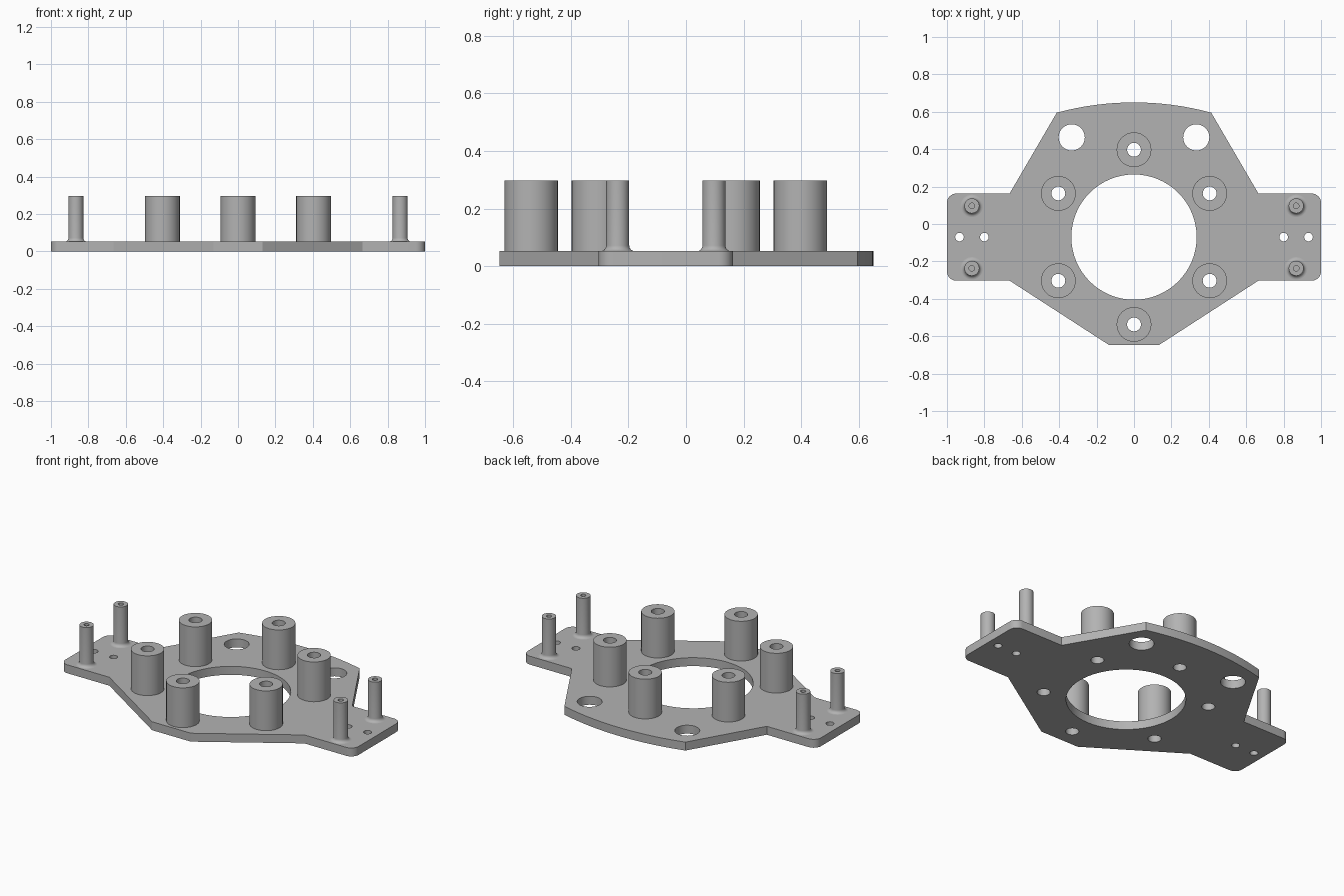
import bpy, bmesh
from math import sin, cos, pi, radians, asin

old = bpy.data.objects.get("Cube")
if old:
    bpy.data.objects.remove(old, do_unlink=True)

T, TOP = 0.052, 0.297      # plate thickness, post height
CY = -0.07                 # y of the ring centre

grey = bpy.data.materials.new("plain grey")
grey.use_nodes = True
grey.diffuse_color = (0.45, 0.45, 0.45, 1)
grey.node_tree.nodes["Principled BSDF"].inputs["Base Color"].default_value = (0.45, 0.45, 0.45, 1)


def arc(cx, cy, r, a0, a1, n):
    """Points along an arc, angles in degrees, both ends included."""
    return [(cx + r * cos(radians(a0 + (a1 - a0) * i / n)),
             cy + r * sin(radians(a0 + (a1 - a0) * i / n))) for i in range(n + 1)]


def finish(bm, name):
    bmesh.ops.remove_doubles(bm, verts=bm.verts, dist=1e-5)
    bmesh.ops.recalc_face_normals(bm, faces=bm.faces)
    mesh = bpy.data.meshes.new(name)
    bm.to_mesh(mesh)
    bm.free()
    mesh.materials.clear()
    mesh.materials.append(grey)
    ob = bpy.data.objects.new(name, mesh)
    bpy.context.collection.objects.link(ob)
    bpy.ops.object.select_all(action='DESELECT')
    ob.select_set(True)
    bpy.context.view_layer.objects.active = ob
    bpy.ops.object.shade_smooth_by_angle(angle=radians(30))
    return ob


def post(name, x, y, profile, seg):
    """Lathe a (radius, z) profile around a vertical axis."""
    bm = bmesh.new()
    vs = [bm.verts.new((x + r, y, z)) for r, z in profile]
    es = [bm.edges.new(p) for p in zip(vs, vs[1:])]
    bmesh.ops.spin(bm, geom=vs + es, cent=(x, y, 0), axis=(0, 0, 1),
                   angle=2 * pi, steps=seg)
    return finish(bm, name)


# Positions of posts and holes
ring = [(0.467 * cos(a), CY + 0.467 * sin(a)) for a in (radians(30 + 60 * k) for k in range(6))]
pins = [(sx * 0.867, CY + sy * 0.167) for sx in (-1, 1) for sy in (-1, 1)]
holes = [(0, CY, 0.335)] + [(x, y, 0.037) for x, y in ring]
for s in (-1, 1):
    holes += [(s * 0.333, 0.463, 0.07), (s * 0.933, CY, 0.023), (s * 0.8, CY, 0.023)]

# Plate outline: right half from the bottom up, then mirrored
R = 1.578
sweep = asin(0.413 / R) * 180 / pi
half = [(0.132, -0.648), (0.665, -0.303)]
half += arc(0.95, -0.253, 0.05, -90, 0, 8) + arc(0.95, 0.113, 0.05, 0, 90, 8)
half += [(0.665, 0.163)] + arc(0, 0.65 - R, R, 90 - sweep, 90, 12)
outline = half + [(-x, y) for x, y in reversed(half[:-1])]

# Plate: filled outline with holes, extruded
curve = bpy.data.curves.new("plate_curve", 'CURVE')
curve.dimensions = '2D'
curve.fill_mode = 'BOTH'
curve.extrude = T / 2
for pts in [outline] + [arc(x, y, r, 0, 360, 64 if r > 0.1 else 32)[:-1] for x, y, r in holes]:
    sp = curve.splines.new('POLY')
    sp.points.add(len(pts) - 1)
    for p, (x, y) in zip(sp.points, pts):
        p.co = (x, y, 0, 1)
    sp.use_cyclic_u = True
helper = bpy.data.objects.new("plate_curve", curve)
bpy.context.collection.objects.link(helper)
flat = bpy.data.meshes.new_from_object(helper.evaluated_get(bpy.context.evaluated_depsgraph_get()))
bm = bmesh.new()
bm.from_mesh(flat)
bmesh.ops.translate(bm, verts=bm.verts, vec=(0, 0, T / 2))
bpy.data.objects.remove(helper, do_unlink=True)
bpy.data.meshes.remove(flat)
finish(bm, "plate")

# Six large hollow standoffs around the opening
for i, (x, y) in enumerate(ring):
    post(f"standoff_{i + 1}", x, y, [(0.093, T), (0.093, TOP), (0.037, TOP), (0.037, T)], 32)

# Four slim pins with a flared foot and a blind bore
F = 0.02
flare = arc(0.04 + F, T + F, F, 270, 180, 6)
for i, (x, y) in enumerate(pins):
    post(f"pin_{i + 1}", x, y,
         flare + [(0.04, TOP), (0.015, TOP), (0.015, T + 0.002), (0, T + 0.002)], 32)
